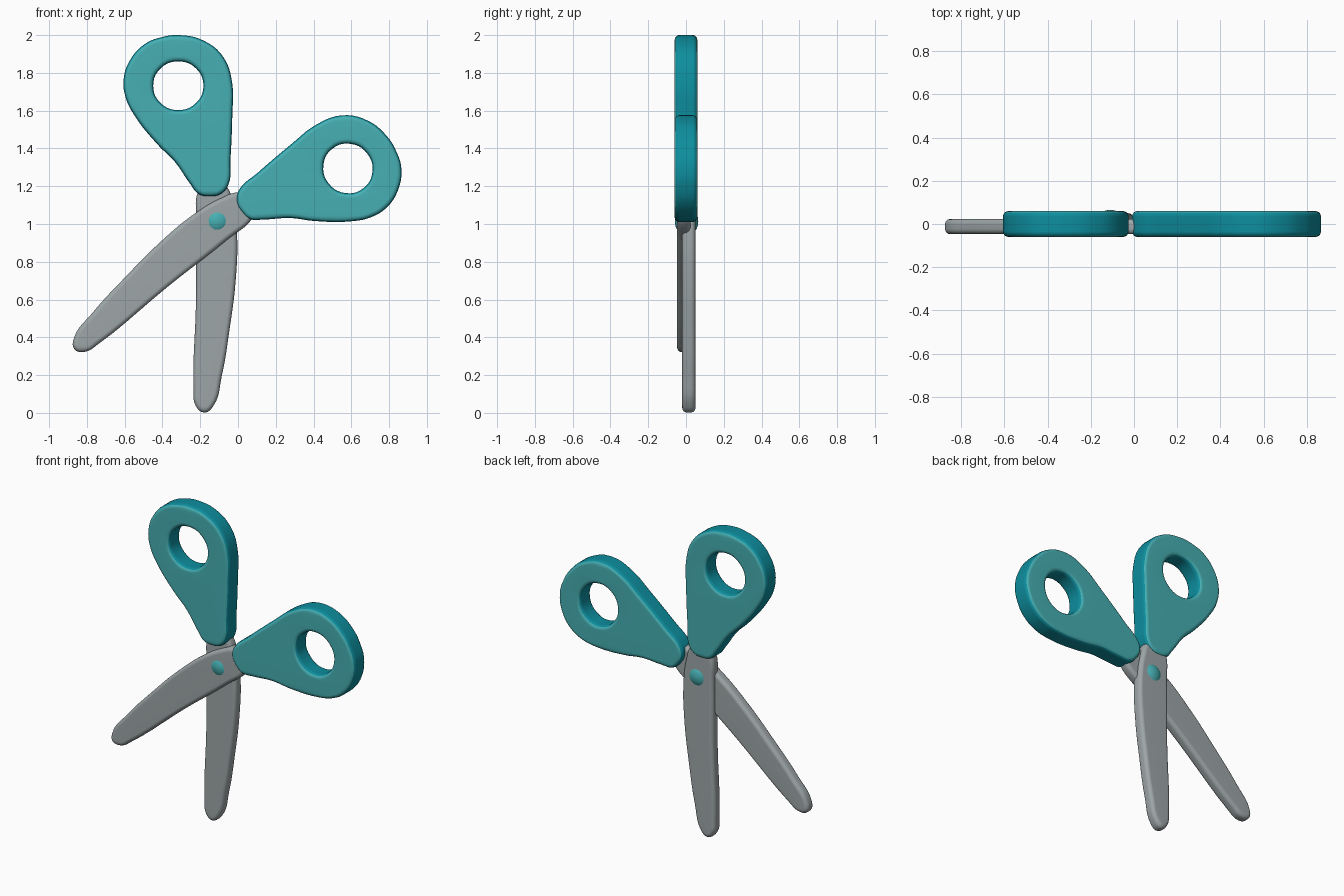
import bpy, bmesh, math
from mathutils import Matrix, Vector

if "Cube" in bpy.data.objects:
    bpy.data.objects.remove(bpy.data.objects["Cube"])


def material(name, rgb):
    m = bpy.data.materials.new(name)
    m.diffuse_color = (*rgb, 1)
    m.use_nodes = True
    m.node_tree.nodes["Principled BSDF"].inputs["Base Color"].default_value = m.diffuse_color
    return m


teal = material("teal", (0.062, 0.43, 0.45))
deep_teal = material("deep teal", (0.004, 0.27, 0.34))
steel = material("steel grey", (0.34, 0.38, 0.39))

PIVOT = Vector((-0.11, 1.015))
AXIS = math.radians(64.0)      # the two halves mirror across this line

# outlines of one half, as (x, z)
HANDLE = [(-.31, 2.0), (-.18, 1.97), (-.075, 1.88), (-.03, 1.74), (-.03, 1.58),
          (-.04, 1.34), (-.05, 1.21), (-.09, 1.16), (-.15, 1.147), (-.21, 1.16),
          (-.255, 1.215), (-.335, 1.33), (-.425, 1.42), (-.545, 1.57),
          (-.595, 1.67), (-.605, 1.77), (-.57, 1.87), (-.49, 1.955), (-.40, 1.99)]
BLADE = [(-.22, 1.0), (-.222, .6), (-.235, .12), (-.225, .04), (-.18, .002),
         (-.135, .03), (-.085, .2), (-.045, .44), (-.012, .705), (-.005, .945),
         (-.025, 1.1), (-.06, 1.2), (-.10, 1.23), (-.17, 1.23), (-.21, 1.18)]
HOLE = [(-.316 + .133 * math.cos(i * math.pi / 4),
         1.732 + .129 * math.sin(i * math.pi / 4)) for i in range(8)]


def mirror(p):
    d = Vector(p) - PIVOT
    a = 2 * AXIS - math.atan2(d.y, d.x)
    return PIVOT + d.length * Vector((math.cos(a), math.sin(a)))


def finish(ob, mats):
    # front and back faces take the first colour, the rim takes the last
    for m in mats:
        ob.data.materials.append(m)
    for p in ob.data.polygons:
        p.material_index = 0 if abs(p.normal.y) > 0.6 else len(mats) - 1
    bpy.context.view_layer.objects.active = ob
    ob.select_set(True)
    bpy.ops.object.shade_smooth_by_angle(angle=math.radians(40))
    ob.modifiers.new("weighted normals", 'WEIGHTED_NORMAL').keep_sharp = True
    ob.select_set(False)


def plate(name, loops, y, half, bevel, mats):
    # rounded flat plate from closed smooth outlines
    cu = bpy.data.curves.new(name, 'CURVE')
    cu.dimensions, cu.fill_mode = '2D', 'BOTH'
    cu.extrude, cu.bevel_depth = half - bevel, bevel
    cu.bevel_resolution, cu.offset, cu.resolution_u = 3, -bevel, 5
    for pts in loops:
        s = cu.splines.new('BEZIER')
        s.bezier_points.add(len(pts) - 1)
        for b, p in zip(s.bezier_points, pts):
            b.co = (p[0], p[1], 0)
            b.handle_left_type = b.handle_right_type = 'AUTO'
        s.use_cyclic_u = True
    tmp = bpy.data.objects.new(name + "_outline", cu)
    bpy.context.collection.objects.link(tmp)
    dg = bpy.context.evaluated_depsgraph_get()
    me = bpy.data.meshes.new_from_object(tmp.evaluated_get(dg))
    bpy.data.objects.remove(tmp)
    me.materials.clear()
    me.transform(Matrix.Translation((0, y, 0)) @ Matrix.Rotation(math.pi / 2, 4, 'X'))
    bm = bmesh.new()
    bm.from_mesh(me)
    bmesh.ops.remove_doubles(bm, verts=bm.verts, dist=0.0005)
    bmesh.ops.recalc_face_normals(bm, faces=bm.faces)
    bm.to_mesh(me)
    bm.free()
    ob = bpy.data.objects.new(name, me)
    bpy.context.collection.objects.link(ob)
    finish(ob, mats)


# two mirrored halves: handle with finger hole, and blade
for side, f, y in (("left", lambda p: p, 0.015), ("right", mirror, -0.012)):
    handle, hole, blade = ([f(p) for p in pts] for pts in (HANDLE, HOLE, BLADE))
    plate(side + "_handle", [handle, hole], 0, 0.06, 0.025, [teal, deep_teal])
    plate(side + "_blade", [blade], y, 0.035, 0.024, [steel])

# domed rivet at the pivot
bpy.ops.mesh.primitive_uv_sphere_add(segments=32, ring_count=16, radius=1)
rivet = bpy.context.object
rivet.name = "rivet"
rivet.data.transform(Matrix.Translation((PIVOT.x, 0.003, PIVOT.y))
                     @ Matrix.Diagonal((0.078, 0.062, 0.078, 1)))
finish(rivet, [teal])
